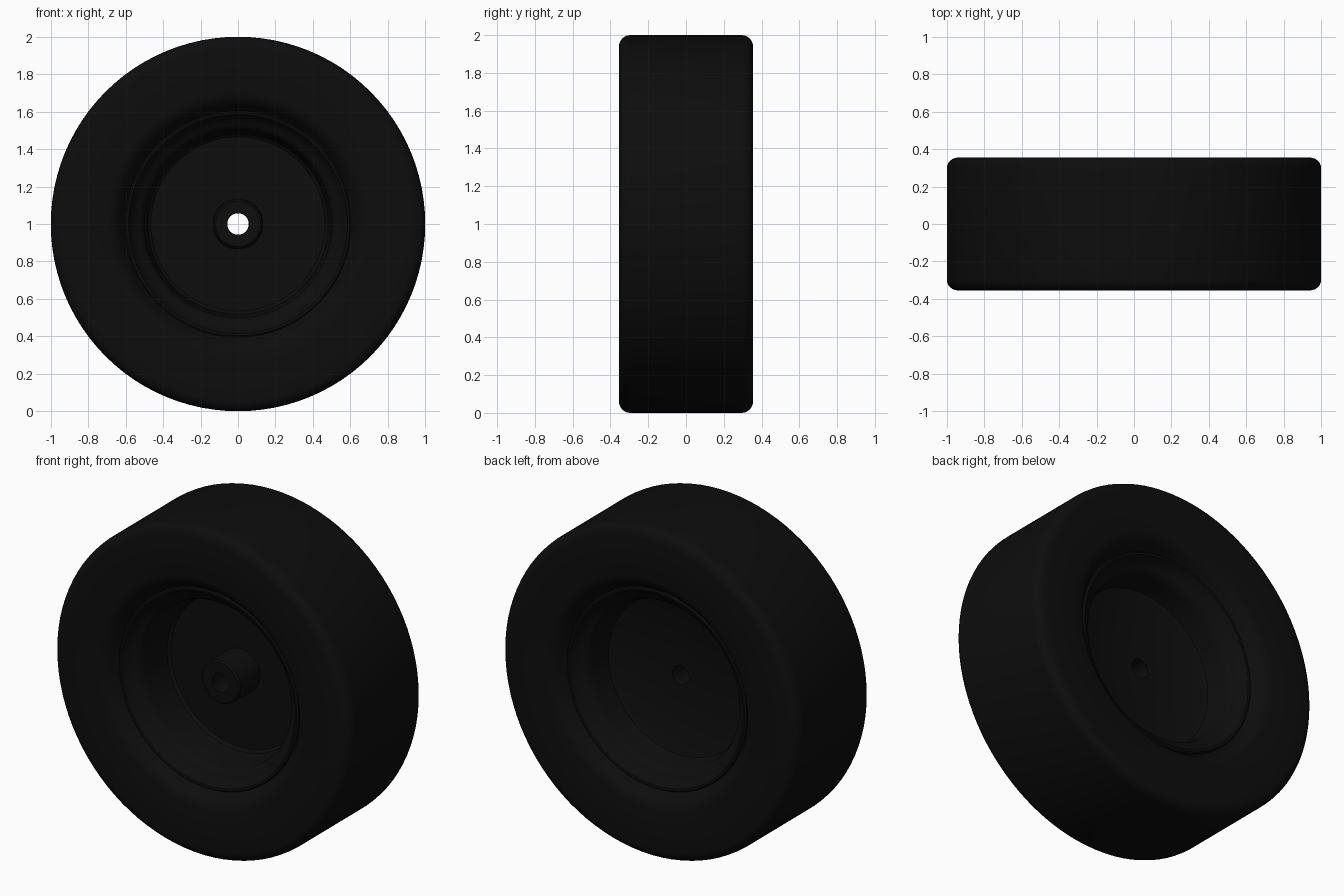
import bpy, bmesh, math
from mathutils import Matrix

if "Cube" in bpy.data.objects:
    bpy.data.objects.remove(bpy.data.objects["Cube"])

SEGMENTS = 96

# One flat near-black rubber / plastic colour
black = bpy.data.materials.new("near_black")
black.diffuse_color = (0.004, 0.004, 0.004, 1)
black.use_nodes = True
black.node_tree.nodes["Principled BSDF"].inputs["Base Color"].default_value = black.diffuse_color


def arc(r, y, radius, start, end, steps=6):
    """Points (r, y) along a rounded corner, angles in degrees."""
    return [(r + radius * math.cos(math.radians(start + (end - start) * i / steps)),
             y + radius * math.sin(math.radians(start + (end - start) * i / steps)))
            for i in range(steps + 1)]


def mirrored(half):
    """Mirror a half profile to the other side of the wheel."""
    return half + [(r, -y) for r, y in reversed(half)]


def lathe(name, profile):
    """Turn a closed (radius, y) profile around the wheel axle."""
    bm = bmesh.new()
    rings = []
    for i in range(SEGMENTS):
        a = 2 * math.pi * i / SEGMENTS
        rings.append([bm.verts.new((r * math.cos(a), y, r * math.sin(a)))
                      for r, y in profile])
    n = len(profile)
    for i in range(SEGMENTS):
        a, b = rings[i], rings[(i + 1) % SEGMENTS]
        for j in range(n):
            k = (j + 1) % n
            bm.faces.new((a[j], a[k], b[k], b[j]))
    bmesh.ops.recalc_face_normals(bm, faces=bm.faces)
    bmesh.ops.transform(bm, matrix=Matrix.Translation((0, 0, 1)), verts=bm.verts)
    mesh = bpy.data.meshes.new(name)
    bm.to_mesh(mesh)
    bm.free()
    mesh.materials.append(black)
    obj = bpy.data.objects.new(name, mesh)
    bpy.context.collection.objects.link(obj)
    bpy.ops.object.select_all(action='DESELECT')
    obj.select_set(True)
    bpy.context.view_layer.objects.active = obj
    bpy.ops.object.shade_smooth_by_angle(angle=math.radians(35))
    return obj


# Tyre: flat tread, rounded shoulders, sidewall rolling in to the rim
tyre_half = ([(0.595, -0.26), (0.61, -0.275), (0.625, -0.30), (0.645, -0.328), (0.67, -0.347)]
             + [(0.70, -0.355)] + arc(0.94, -0.295, 0.06, -90, 0))
lathe("tyre", mirrored(tyre_half))

# Rim: raised lip, stepped shelf and deep barrel with a central disc
rim_front = [(0.605, -0.25), (0.605, -0.28), (0.597, -0.287), (0.585, -0.285),
             (0.572, -0.265), (0.555, -0.24), (0.53, -0.228), (0.512, -0.215),
             (0.50, -0.185), (0.49, -0.03), (0.482, 0.005), (0.465, 0.02)]
rim_back = [(0.465, 0.05), (0.482, 0.06), (0.49, 0.085)] + [(r, -y) for r, y in reversed(rim_front[:9])]
lathe("rim", rim_front + [(0.057, 0.02), (0.057, 0.05)] + rim_back)

# Hub: boss on the front of the disc with an axle hole through it
lathe("hub", [(0.057, -0.17), (0.12, -0.17), (0.13, -0.16), (0.135, 0.03), (0.057, 0.03)])
